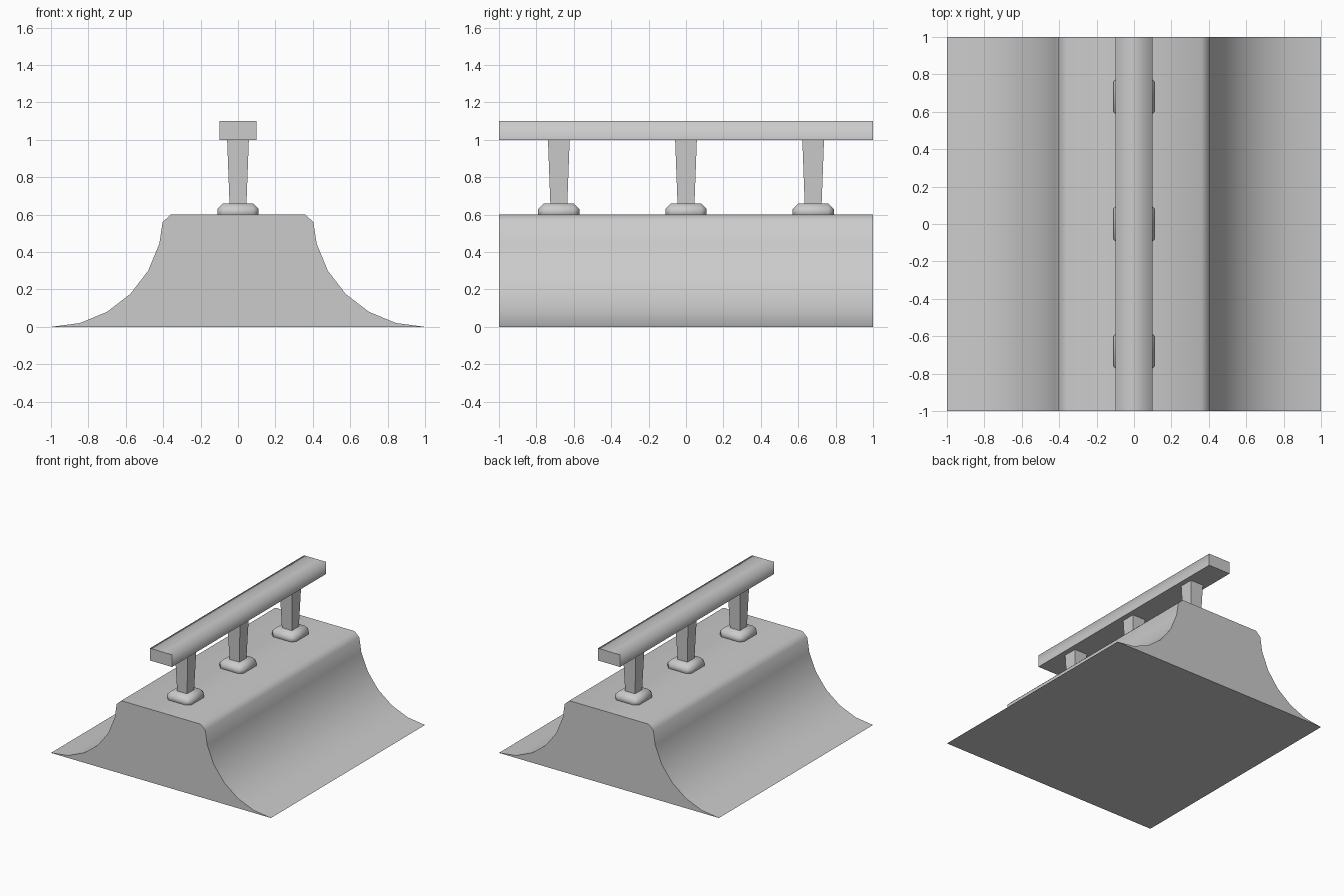
import bpy, bmesh, math

if "Cube" in bpy.data.objects:
    bpy.data.objects.remove(bpy.data.objects["Cube"])

def finish(name, bm):
    bmesh.ops.recalc_face_normals(bm, faces=bm.faces)
    me = bpy.data.meshes.new(name)
    bm.to_mesh(me)
    bm.free()
    ob = bpy.data.objects.new(name, me)
    bpy.context.collection.objects.link(ob)
    return ob

def extrude_along_y(name, profile):
    """Run an x/z outline from y=-1 to y=1, smooth over the top, crisp ends and base."""
    bm = bmesh.new()
    face = bm.faces.new([bm.verts.new((x, -1, z)) for x, z in profile])
    ext = bmesh.ops.extrude_face_region(bm, geom=[face], use_keep_orig=True)
    moved = [v for v in ext["geom"] if isinstance(v, bmesh.types.BMVert)]
    bmesh.ops.translate(bm, vec=(0, 2, 0), verts=moved)
    bmesh.ops.recalc_face_normals(bm, faces=bm.faces)
    for f in bm.faces:
        f.smooth = True
    for f in bm.faces:
        if abs(f.normal.y) > 0.9 or f.normal.z < -0.9:
            for e in f.edges:
                e.smooth = False
    return finish(name, bm)

def tapered_box(name, y, z0, z1, r0, r1, bevel=0.0):
    bm = bmesh.new()
    bmesh.ops.create_cube(bm, size=2)
    for v in bm.verts:
        top = v.co.z > 0
        r = r1 if top else r0
        v.co = (v.co.x * r, y + v.co.y * r, z1 if top else z0)
    if bevel:
        bmesh.ops.bevel(bm, geom=bm.edges[:], offset=bevel, segments=1,
                        affect='EDGES', profile=0.5)
        for f in bm.faces:
            f.smooth = True
    return finish(name, bm)

# Ramp body: quarter-circle sides with chamfered deck edges
R = 0.6
side = [(1 - R * math.sin(math.radians(a)), R - R * math.cos(math.radians(a)))
        for a in range(0, 90, 15)]
side += [(0.403, 0.56), (0.36, 0.6)]
extrude_along_y("ramp_body", side + [(-x, z) for x, z in reversed(side)])

# Grind rail
extrude_along_y("rail", [(-0.1, 1.0), (0.1, 1.0), (0.1, 1.1), (-0.1, 1.1)])

# Posts with rounded feet
for i, y in enumerate((-0.68, 0, 0.68), 1):
    tapered_box(f"post_{i}", y, 0.65, 1.0, 0.045, 0.058)
    tapered_box(f"post_foot_{i}", y, 0.57, 0.66, 0.11, 0.11, 0.03)
